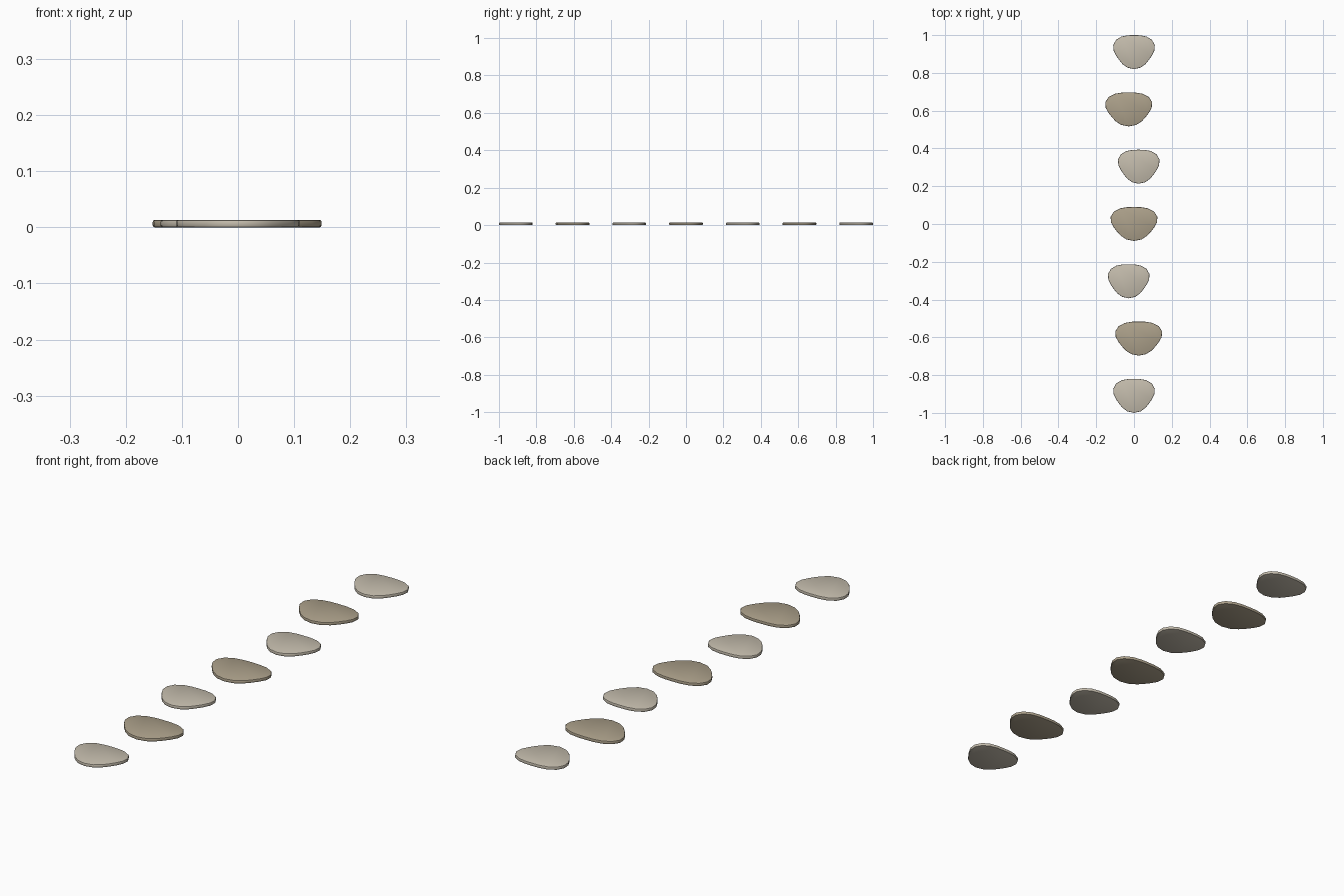
import bpy, bmesh
from math import sin, cos, pi, radians

if "Cube" in bpy.data.objects:
    bpy.data.objects.remove(bpy.data.objects["Cube"])

SIDES, HEIGHT, HALF_DEPTH, PITCH = 20, 0.0133, 0.09, 0.3033


def material(name, color):
    m = bpy.data.materials.new(name)
    m.diffuse_color = color
    m.use_nodes = True
    m.node_tree.nodes["Principled BSDF"].inputs["Base Color"].default_value = m.diffuse_color
    return m


pale = material("pale_stone", (0.56, 0.51, 0.42, 1))
tan = material("tan_stone", (0.42, 0.36, 0.26, 1))


def outline(half_width):
    # three-lobed ellipse: flattened at the back, rounded at the front
    pts = []
    for i in range(SIDES):
        t = 2 * pi * i / SIDES
        r = 1 + 0.09 * sin(3 * t)
        pts.append((r * cos(t), r * sin(t)))
    mx = max(p[0] for p in pts)
    lo, hi = min(p[1] for p in pts), max(p[1] for p in pts)
    return [(x / mx * half_width, ((y - lo) / (hi - lo) * 2 - 1) * HALF_DEPTH)
            for x, y in pts]


def stepping_stone(name, x, y, half_width, mat):
    bm = bmesh.new()
    face = bm.faces.new([bm.verts.new((px, py, 0)) for px, py in outline(half_width)])
    ext = bmesh.ops.extrude_face_region(bm, geom=[face])
    top = [v for v in ext["geom"] if isinstance(v, bmesh.types.BMVert)]
    bmesh.ops.translate(bm, verts=top, vec=(0, 0, HEIGHT))
    bmesh.ops.recalc_face_normals(bm, faces=bm.faces)
    # softened top and bottom rims
    rims = [e for e in bm.edges if abs(e.verts[0].co.z - e.verts[1].co.z) < 1e-6]
    bmesh.ops.bevel(bm, geom=rims, offset=0.0035, segments=2, profile=0.5, affect='EDGES')
    me = bpy.data.meshes.new(name)
    bm.to_mesh(me)
    bm.free()
    me.materials.append(mat)
    ob = bpy.data.objects.new(name, me)
    ob.location = (x, y, 0)
    bpy.context.collection.objects.link(ob)
    bpy.ops.object.select_all(action='DESELECT')
    ob.select_set(True)
    bpy.context.view_layer.objects.active = ob
    bpy.ops.object.shade_smooth_by_angle(angle=radians(40))


# path of seven stones, front to back, alternating size and colour
offsets = [0, 0.025, -0.028, 0, 0.025, -0.028, 0]
for i, x in enumerate(offsets):
    wide = i % 2 == 1
    stepping_stone(f"stepping_stone_{i + 1}", x, (i - 3) * PITCH,
                   0.124 if wide else 0.11, tan if wide else pale)
